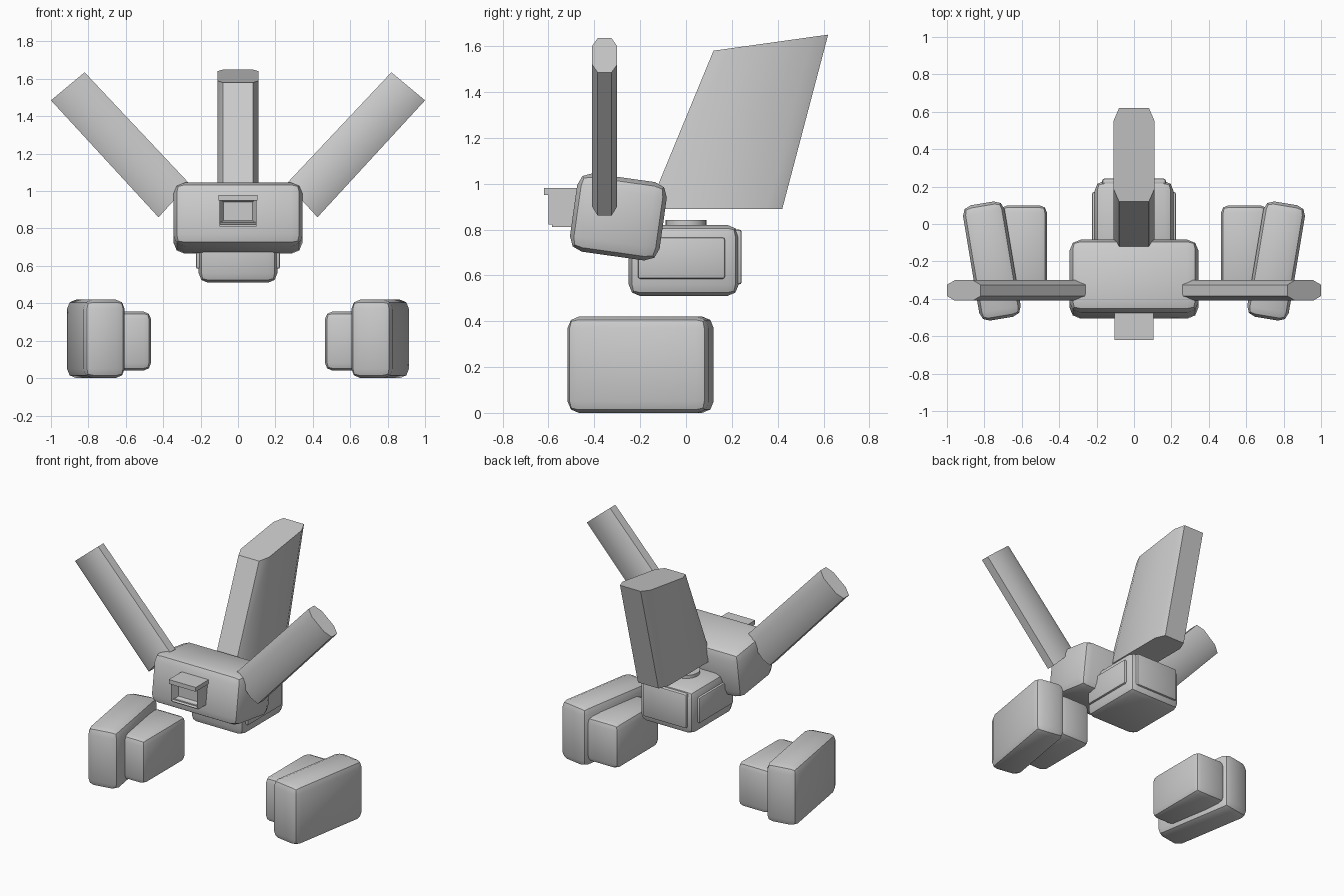
import bpy, bmesh, math
from mathutils import Vector

cube = bpy.data.objects.get("Cube")
if cube:
    bpy.data.objects.remove(cube)

grey = bpy.data.materials.new("light_grey")
grey.use_nodes = True
grey.diffuse_color = (0.6, 0.6, 0.6, 1)
grey.node_tree.nodes["Principled BSDF"].inputs["Base Color"].default_value = (0.6, 0.6, 0.6, 1)


def finish(name, bm, smooth=True):
    bmesh.ops.recalc_face_normals(bm, faces=bm.faces)
    mesh = bpy.data.meshes.new(name)
    bm.to_mesh(mesh)
    bm.free()
    mesh.materials.append(grey)
    obj = bpy.data.objects.new(name, mesh)
    bpy.context.collection.objects.link(obj)
    if smooth:
        bpy.ops.object.select_all(action="DESELECT")
        obj.select_set(True)
        bpy.context.view_layer.objects.active = obj
        bpy.ops.object.shade_smooth_by_angle(angle=math.radians(40))
    return obj


def block(name, centre, size, bevel=0.0, turn=(0, 0, 0), segments=2):
    """Box with softened edges, turned about its own centre (degrees)."""
    bm = bmesh.new()
    bmesh.ops.create_cube(bm, size=1)
    bmesh.ops.scale(bm, vec=size, verts=bm.verts)
    if bevel:
        bmesh.ops.bevel(bm, geom=bm.edges[:], offset=bevel, segments=segments,
                        profile=0.5, affect="EDGES")
    obj = finish(name, bm, bevel > 0)
    obj.location = centre
    obj.rotation_euler = [math.radians(a) for a in turn]
    return obj


def slab(name, low, high, across, half, cut, inset):
    """Loft an eight-sided section from the low edge to the high edge."""
    bm = bmesh.new()
    across = Vector(across)
    rings = []
    for a, b in (low, high):
        a, b = Vector(a), Vector(b)
        t = inset / (b - a).length
        section = [(0, half - cut), (t, half), (1 - t, half), (1, half - cut),
                   (1, cut - half), (1 - t, -half), (t, -half), (0, cut - half)]
        rings.append([bm.verts.new(a.lerp(b, u) + across * v) for u, v in section])
    bm.faces.new(rings[0])
    bm.faces.new(rings[1])
    for i in range(8):
        j = (i + 1) % 8
        bm.faces.new((rings[0][i], rings[0][j], rings[1][j], rings[1][i]))
    return finish(name, bm)


# Head, tipped slightly forward
block("head", (0, -0.295, 0.855), (0.69, 0.395, 0.345), 0.06, (-8, 0, 0))

# Snout: box with a recessed front, a brow above and a lip below
bm = bmesh.new()
bmesh.ops.create_cube(bm, size=1)
bmesh.ops.scale(bm, vec=(0.2, 0.16, 0.14), verts=bm.verts)
bm.faces.ensure_lookup_table()
front = min(bm.faces, key=lambda f: f.calc_center_median().y)
bmesh.ops.inset_region(bm, faces=[front], thickness=0.03)
bmesh.ops.translate(bm, vec=(0, 0.05, 0), verts=front.verts)
finish("snout", bm, False).location = (0, -0.52, 0.892)
block("snout_brow", (0, -0.535, 0.965), (0.21, 0.17, 0.03))
block("snout_lip", (0, -0.515, 0.823), (0.2, 0.14, 0.026))

# Body with side and back panels
block("body", (0, -0.01, 0.665), (0.42, 0.48, 0.31), 0.05)
block("back_panel", (0, 0.225, 0.68), (0.34, 0.036, 0.24), 0.012)
for side, label in ((1, "left"), (-1, "right")):
    block(label + "_body_panel", (side * 0.21, -0.02, 0.675), (0.03, 0.38, 0.18), 0.01)

# Round collar on top of the body
bm = bmesh.new()
bmesh.ops.create_cone(bm, cap_ends=True, segments=24, radius1=0.09, radius2=0.09, depth=0.05)
finish("collar", bm).location = (0, 0, 0.817)

# Tail
slab("tail", ((0, -0.165, 0.89), (0, 0.42, 0.89)), ((0, 0.12, 1.58), (0, 0.62, 1.65)),
     (1, 0, 0), 0.11, 0.03, 0.07)

# Ears and two-block feet on both sides
for s, label in ((1, "left"), (-1, "right")):
    slab(label + "_ear", ((s * 0.425, -0.355, 0.86), (s * 0.26, -0.355, 1.04)),
         ((s * 1.0, -0.355, 1.485), (s * 0.82, -0.355, 1.635)),
         (0, 1, 0), 0.055, 0.025, 0.055)
    block(label + "_outer_foot", (s * 0.76, -0.198, 0.21), (0.225, 0.625, 0.42),
          0.05, (0, 0, -9.5 * s))
    block(label + "_inner_foot", (s * 0.59, -0.14, 0.198), (0.25, 0.48, 0.315), 0.04)
